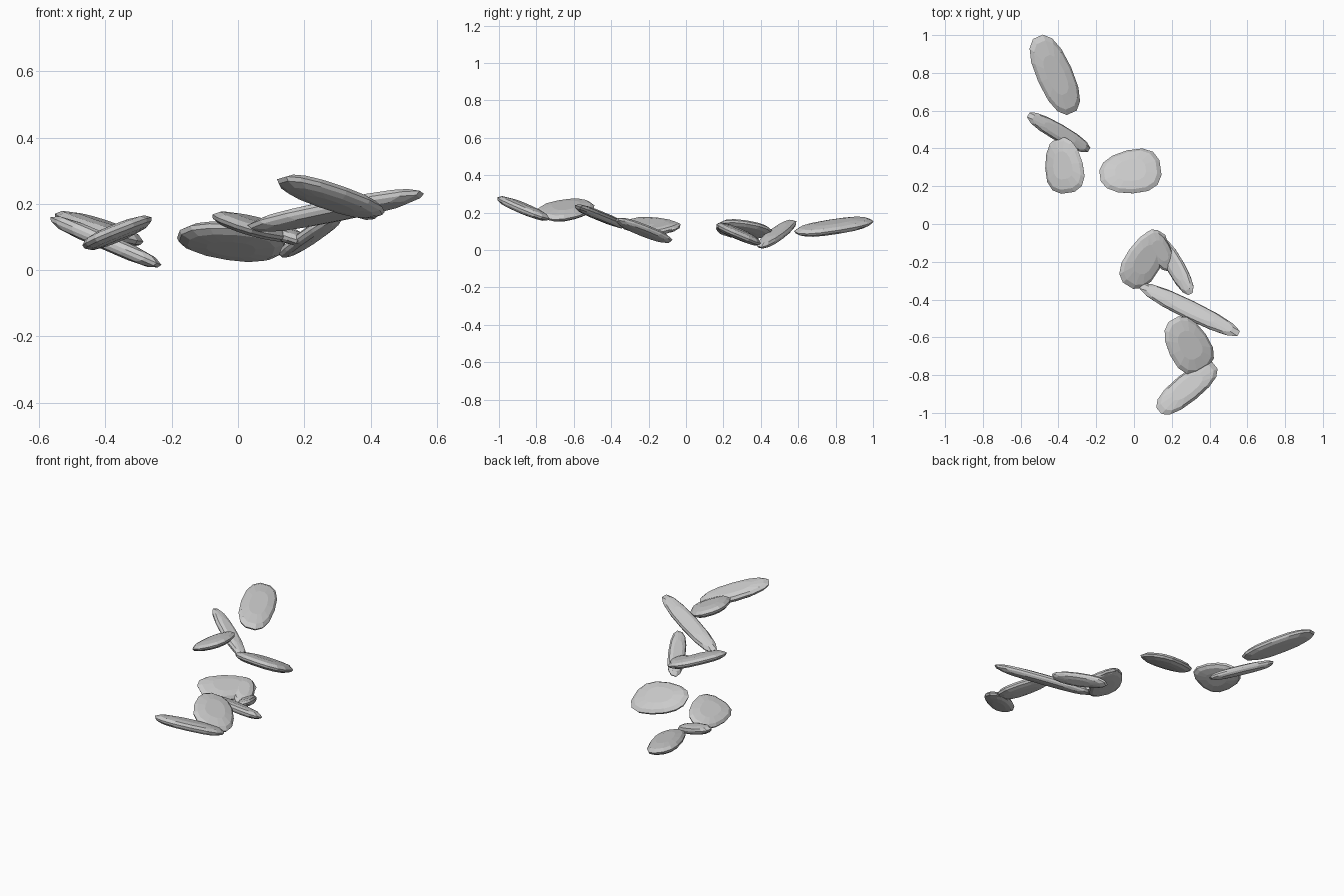
import bpy, bmesh
from math import sin, cos, pi, radians, copysign
from mathutils import Vector

if "Cube" in bpy.data.objects:
    bpy.data.objects.remove(bpy.data.objects["Cube"])

SIDES = 14
# ring profile of a pebble: outline scale, height as a fraction of half thickness
RINGS = [(0.5, 1.0), (0.86, 0.68), (1.0, 0.12), (0.96, -0.35), (0.8, -0.8), (0.45, -1.0)]


def spow(v, p):
    return copysign(abs(v) ** p, v)


def stone(name, centre, length, width, yaw, slope, egg=0.0, half=0.027):
    """Flat pebble: footprint as seen from above, laid on a sloping plane."""
    bm = bmesh.new()
    c = Vector(centre)
    normal = Vector((-slope[0], -slope[1], 1)).normalized()
    a = radians(yaw)

    def point(u, v, h):
        x, y = u * cos(a) - v * sin(a), u * sin(a) + v * cos(a)
        return c + Vector((x, y, slope[0] * x + slope[1] * y)) + normal * h * half

    loops = []
    for s, h in RINGS:
        ring = []
        for i in range(SIDES):
            t = 2 * pi * (i + 0.5) / SIDES
            u, v = spow(cos(t), 0.85), spow(sin(t), 0.8)
            ring.append(bm.verts.new(point(u * s * length / 2,
                                           v * s * width / 2 * (1 + egg * u), h)))
        loops.append(ring)
    for r0, r1 in zip(loops, loops[1:]):
        for i in range(SIDES):
            j = (i + 1) % SIDES
            bm.faces.new((r0[i], r1[i], r1[j], r0[j]))
    bm.faces.new(loops[0])
    bm.faces.new(loops[-1][::-1])
    bmesh.ops.recalc_face_normals(bm, faces=bm.faces)
    me = bpy.data.meshes.new(name)
    bm.to_mesh(me)
    bm.free()
    bpy.context.collection.objects.link(bpy.data.objects.new(name, me))


# back group
stone("back_stone_long", (-0.42, 0.79, 0.125), 0.45, 0.19, 114, (-0.26, 0.05))
stone("back_stone_narrow", (-0.40, 0.485, 0.085), 0.38, 0.09, -30, (-0.43, 0.0), half=0.024)
stone("back_stone_egg", (-0.37, 0.31, 0.11), 0.30, 0.20, 98, (0.40, -0.05), -0.18, 0.024)
stone("middle_stone_wide", (-0.02, 0.275, 0.088), 0.33, 0.23, 8, (-0.05, -0.42), 0.15)
# front group
stone("front_stone_round", (0.055, -0.185, 0.13), 0.34, 0.19, 58, (-0.32, 0.10), -0.12, 0.024)
stone("front_stone_tucked", (0.135, -0.14, 0.112), 0.24, 0.12, -60, (-0.30, 0.10), -0.1, 0.022)
stone("front_stone_slim", (0.22, -0.225, 0.105), 0.34, 0.095, -61, (0.45, -0.15), half=0.022)
stone("front_stone_bar", (0.295, -0.455, 0.18), 0.59, 0.10, -26, (0.03, -0.35), half=0.025)
stone("front_stone_egg", (0.285, -0.64, 0.215), 0.32, 0.22, -60, (-0.40, 0.0), 0.12)
stone("front_stone_end", (0.28, -0.87, 0.222), 0.39, 0.15, 39, (-0.10, -0.32), half=0.026)
